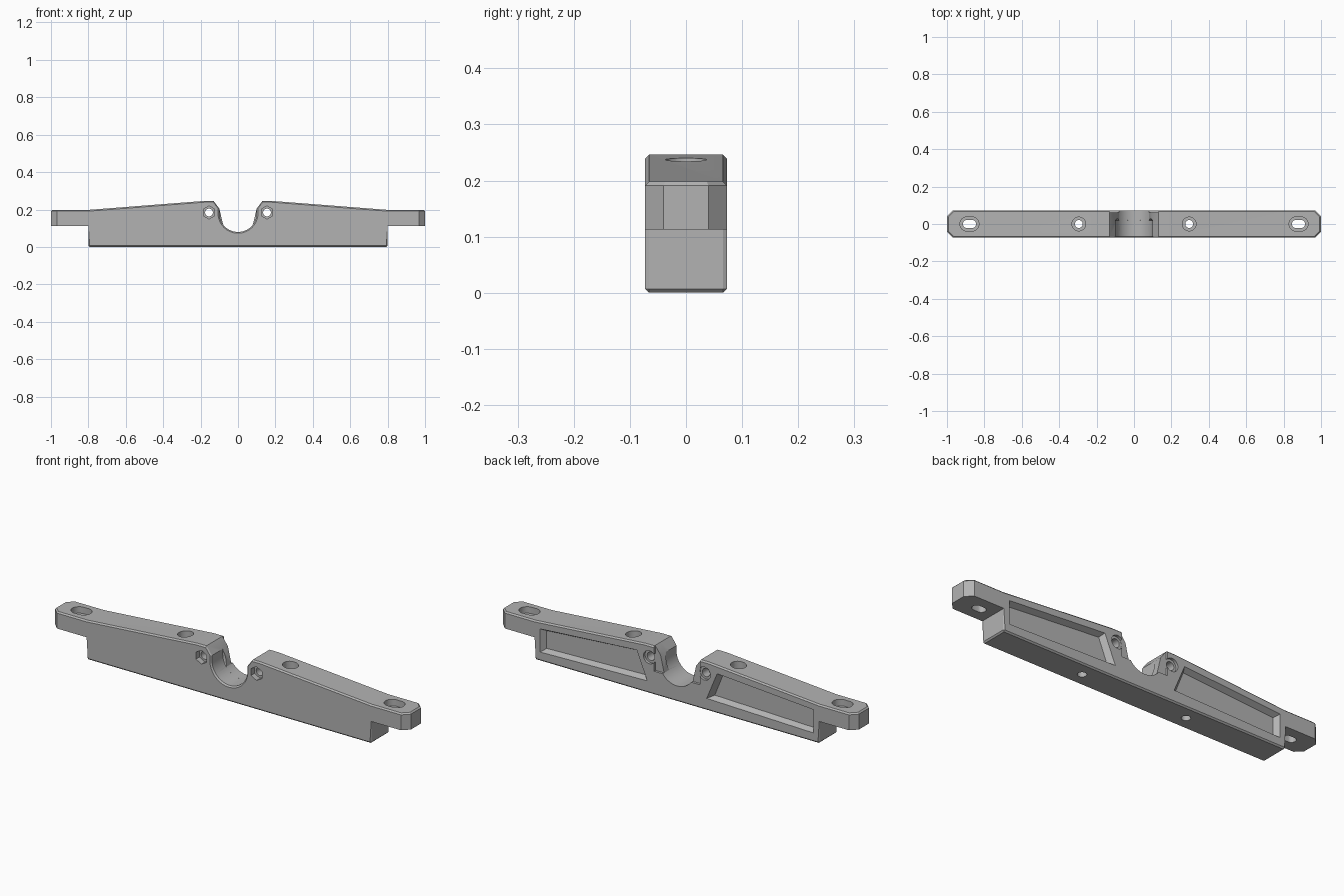
import bpy, bmesh
from math import sin, cos, pi, radians
from mathutils import Vector

if "Cube" in bpy.data.objects:
    bpy.data.objects.remove(bpy.data.objects["Cube"])

grey = bpy.data.materials.new("plain_grey")
grey.use_nodes = True
grey.diffuse_color = (0.45, 0.45, 0.45, 1)
grey.node_tree.nodes["Principled BSDF"].inputs["Base Color"].default_value = grey.diffuse_color

HALF = 0.073      # half thickness of the bar
AXIS_Z = 0.18     # height of the saddle axis
R = 0.1           # saddle radius


def loft(name, rings):
    """Closed solid through rings of equal length."""
    bm = bmesh.new()
    rows = [[bm.verts.new(p) for p in ring] for ring in rings]
    n = len(rows[0])
    for a, b in zip(rows, rows[1:]):
        for i in range(n):
            j = (i + 1) % n
            bm.faces.new((a[i], a[j], b[j], b[i]))
    bm.faces.new(rows[0])
    bm.faces.new(rows[-1])
    bmesh.ops.recalc_face_normals(bm, faces=bm.faces)
    mesh = bpy.data.meshes.new(name)
    bm.to_mesh(mesh)
    bm.free()
    mesh.materials.append(grey)
    obj = bpy.data.objects.new(name, mesh)
    bpy.context.collection.objects.link(obj)
    return obj


def along_y(outline, y):
    return [(x, y, z) for x, z in outline]


def along_z(outline, z):
    return [(x, y, z) for x, y in outline]


def circle(cx, cy, r, n=32, straight=0):
    """Circle, or a slot when straight is above zero."""
    pts = []
    for i in range(n):
        a = 2 * pi * (i + 0.5) / n
        pts.append((cx + r * cos(a) + (straight if cos(a) > 0 else -straight), cy + r * sin(a)))
    return pts


def grow(outline, k):
    return [(x * k, AXIS_Z + (z - AXIS_Z) * k) for x, z in outline]


def cut(cutter):
    cutter.hide_render = True
    mod = body.modifiers.new("cut", "BOOLEAN")
    mod.object = cutter
    mod.operation = "DIFFERENCE"
    mod.solver = "EXACT"
    bpy.context.view_layer.objects.active = body
    bpy.ops.object.modifier_apply(modifier=mod.name)
    bpy.data.objects.remove(cutter)


# Bar with raised middle and stepped ends
side = [(0.8, 0), (0.8, 0.113), (1, 0.113), (1, 0.198), (0.8, 0.198), (0.18, 0.246)]
profile = side + [(-x, z) for x, z in reversed(side)]
body = loft("clamp_bar", [along_y(profile, -HALF), along_y(profile, HALF)])

# Corner cuts on the ends, then a fine chamfer on outer edges
bm = bmesh.new()
bm.from_mesh(body.data)
ends = [e for e in bm.edges if all(abs(v.co.x) > 0.99 for v in e.verts)
        and abs(e.verts[0].co.z - e.verts[1].co.z) > 0.05]
bmesh.ops.bevel(bm, geom=ends, offset=0.033, segments=1, affect="EDGES")
bm.normal_update()
rim = [e for e in bm.edges if e.is_convex and e.calc_face_angle(0) > radians(50)
       and not all(abs(v.co.z - 0.113) < 0.001 for v in e.verts)]
bmesh.ops.bevel(bm, geom=rim, offset=0.007, segments=1, affect="EDGES")
bm.to_mesh(body.data)
bm.free()


# Saddle: round channel, conical end, and opening above the rear ledge
def saddle(start, n=32):
    arc = [(R * cos(a), AXIS_Z + R * sin(a))
           for a in (start + (-pi - 2 * start) * i / n for i in range(n + 1))]
    return [(0.145, 0.265), (R, 0.205)] + arc + [(-R, 0.205), (-0.145, 0.265)]


channel = saddle(0)
cut(loft("channel_cutter", [along_y(grow(channel, 1.2), -HALF - 0.013),
                            along_y(channel, -HALF + 0.007), along_y(channel, 0.02)]))
opening = saddle(-0.6435, 24)
cut(loft("opening_cutter", [along_y(opening, -0.01), along_y(opening, 0.1)]))
cut(loft("cone_cutter", [along_y(circle(0, AXIS_Z, r, 64), y)
                         for r, y in ((R, 0.015), (R, 0.02), (0.05, 0.07))]))
recess = [(-0.13, 0.12), (0.13, 0.12), (0.13, 0.3), (-0.13, 0.3)]
cut(loft("recess_cutter", [along_y(recess, 0.061), along_y(recess, 0.1)]))

for s in (-1, 1):
    # Rear pocket with sloping walls
    pocket = [(0.77, 0.045), (0.165, 0.06), (0.225, 0.203), (0.77, 0.165)]
    floor = [(0.75, 0.06), (0.195, 0.075), (0.24, 0.187), (0.75, 0.15)]
    cut(loft("pocket_cutter", [along_y([(s * x, z) for x, z in floor], HALF - 0.026),
                               along_y([(s * x, z) for x, z in pocket], HALF + 0.002)]))

    # Cross bolt: through hole, hexagonal nut seat in front, round seat behind
    for r, n, y0, y1 in ((0.021, 32, -0.1, 0.1), (0.035, 6, -0.1, -0.045), (0.033, 32, 0.06, 0.1)):
        ring = circle(s * 0.155, 0.184, r, n)
        cut(loft("bolt_cutter", [along_y(ring, y0), along_y(ring, y1)]))

    # Upright screw hole with deep counterbore
    for r, z0 in ((0.021, -0.1), (0.037, 0.15)):
        ring = circle(s * 0.295, 0, r)
        cut(loft("screw_cutter", [along_z(ring, z0), along_z(ring, 0.3)]))

    # End slot with shallow counterbore
    for r, z0 in ((0.022, 0), (0.038, 0.165)):
        ring = circle(s * 0.88, 0, r, 32, 0.013)
        cut(loft("slot_cutter", [along_z(ring, z0), along_z(ring, 0.3)]))

bpy.ops.object.select_all(action="DESELECT")
body.select_set(True)
bpy.context.view_layer.objects.active = body
bpy.ops.object.shade_smooth_by_angle(angle=radians(25))
